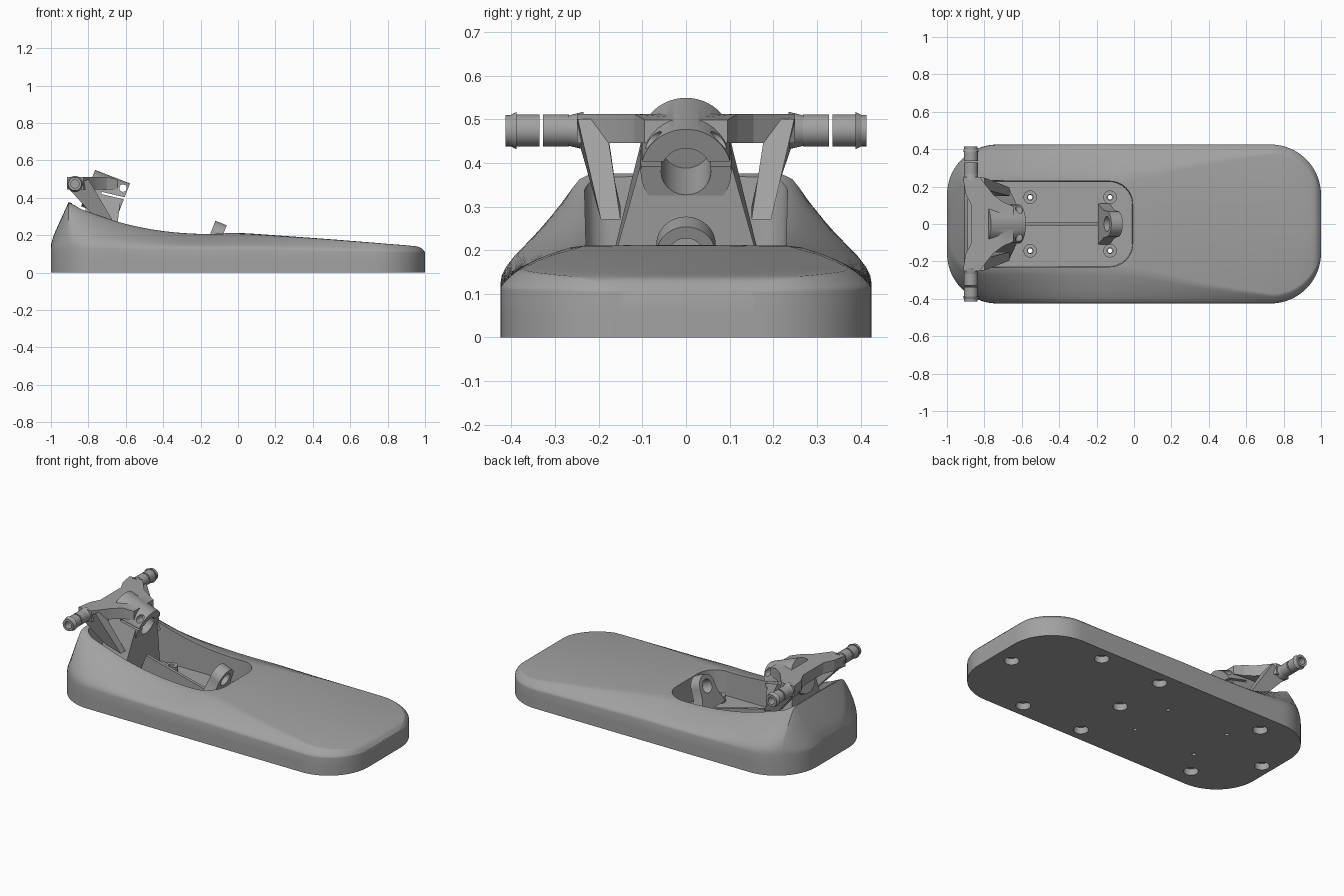
import bpy, bmesh, math
from mathutils import Vector, Matrix

if "Cube" in bpy.data.objects:
    bpy.data.objects.remove(bpy.data.objects["Cube"])

grey = bpy.data.materials.new("plain_grey")
grey.diffuse_color = (0.36, 0.36, 0.36, 1)
grey.use_nodes = True
grey.node_tree.nodes["Principled BSDF"].inputs["Base Color"].default_value = grey.diffuse_color


def finish(bm, name, smooth=True):
    bmesh.ops.recalc_face_normals(bm, faces=bm.faces)
    me = bpy.data.meshes.new(name)
    bm.to_mesh(me)
    bm.free()
    me.materials.append(grey)
    ob = bpy.data.objects.new(name, me)
    bpy.context.collection.objects.link(ob)
    if smooth:
        shade(ob)
    return ob


def shade(ob):
    bpy.ops.object.select_all(action='DESELECT')
    ob.select_set(True)
    bpy.context.view_layer.objects.active = ob
    bpy.ops.object.shade_smooth_by_angle(angle=math.radians(32))


def loft(name, rings, smooth=True):
    """Skin a list of equal closed rings and cap both ends."""
    bm = bmesh.new()
    vs = [[bm.verts.new(p) for p in r] for r in rings]
    n = len(vs[0])
    for a, b in zip(vs, vs[1:]):
        for i in range(n):
            bm.faces.new((a[i], a[(i + 1) % n], b[(i + 1) % n], b[i]))
    bm.faces.new(vs[0])
    bm.faces.new(vs[-1])
    return finish(bm, name, smooth)


def rod(name, a, b, r1, r2=None, seg=40):
    a, b = Vector(a), Vector(b)
    q = (b - a).to_track_quat('Z', 'Y')
    ring = lambda c, r: [c + q @ Vector((r * math.cos(t), r * math.sin(t), 0))
                         for t in (2 * math.pi * i / seg for i in range(seg))]
    return loft(name, [ring(a, r1), ring(b, r1 if r2 is None else r2)])


def boolean(ob, cutters, op='DIFFERENCE'):
    for c in cutters:
        m = ob.modifiers.new("cut", 'BOOLEAN')
        m.operation, m.solver, m.object = op, 'EXACT', c
        bpy.ops.object.select_all(action='DESELECT')
        bpy.context.view_layer.objects.active = ob
        bpy.ops.object.modifier_apply(modifier=m.name)
        bpy.data.objects.remove(c)
    shade(ob)


def curve(pts, x):
    """Smooth interpolation through (x, value) points."""
    if x <= pts[0][0]:
        return pts[0][1]
    slope = lambda i: ((pts[min(i + 1, len(pts) - 1)][1] - pts[max(i - 1, 0)][1]) /
                       (pts[min(i + 1, len(pts) - 1)][0] - pts[max(i - 1, 0)][0]))
    for i in range(len(pts) - 1):
        (x0, a), (x1, b) = pts[i], pts[i + 1]
        if x <= x1:
            h = x1 - x0
            t = (x - x0) / h
            return ((2*t**3 - 3*t*t + 1) * a + (t**3 - 2*t*t + t) * h * slope(i)
                    + (3*t*t - 2*t**3) * b + (t**3 - t*t) * h * slope(i + 1))
    return pts[-1][1]


def rounded(x0, x1, w, r0, r1, z):
    """Rounded rectangle outline with its own corner radius at each end."""
    out = []
    for cx, cy, r, a0 in ((x1 - r1, w - r1, r1, 0), (x0 + r0, w - r0, r0, 90),
                          (x0 + r0, r0 - w, r0, 180), (x1 - r1, r1 - w, r1, 270)):
        out += [(cx + r * math.cos(math.radians(a0 + 9 * k)),
                 cy + r * math.sin(math.radians(a0 + 9 * k)), z) for k in range(11)]
    return out


# Base shell: cross sections lofted along x
R, W = 0.27, 0.425
BACK = [(-1, .15), (-.985, .2), (-.905, .378)]
TOP = [(-.905, .378), (-.8, .333), (-.6, .266), (-.4, .226), (-.2, .21), (0, .212),
       (.25, .196), (.5, .178), (.8, .154), (.93, .143), (.975, .134), (1, .11)]
CREST = [(-1, .235), (-.3, .235), (0, .25), (.35, .32), (.8, .385), (1, .39)]
SHOULDER = [(1, 0), (.985, .09), (.94, .19), (.84, .32), (.65, .5), (.42, .7), (.2, .86), (.07, .94), (-.12, .985)]


def section(x):
    d = max(abs(x) - (1 - R), 0)
    w = W - R + math.sqrt(max(R * R - d * d, 0))
    zt = curve(BACK if x < -.905 else TOP, x)
    zs = min(.125 if x < 0 else .125 - .02 * x, zt - .004)
    wt = min(curve(CREST, x), w - (.12 if x < 0 else .045))
    half = [(w, 0), (w, zs * .5)]
    half += [(wt + (w - wt) * a, zs + (zt - zs) * b) for a, b in SHOULDER]
    return ([(x, 0, 0)] + [(x, y, z) for y, z in half] + [(x, 0, zt)]
            + [(x, -y, z) for y, z in reversed(half)])


corner = [1 - R + R * math.sin(math.radians(4.5 * k)) for k in range(1, 21)]
xs = sorted([-c for c in corner] + [-.905] + [-.73 + 1.46 * i / 40 for i in range(41)] + corner)
base = loft("base_shell", [section(x) for x in xs])

# Open well, underside recesses and screw holes
well = loft("well_cut", [rounded(-.888, -.01, .225, .06, .12, .06), rounded(-.888, 0, .237, .06, .13, .5)])
feet = [(.89, 0), (.52, .34), (.52, -.34), (.1, .34), (.1, 0), (.1, -.34),
        (-.665, .3), (-.665, -.3), (-.93, 0)]
screws = [(x, s * .143) for x in (-.555, -.128) for s in (1, -1)]
cuts = [well] + [rod("foot_cut", (x, y, -.02), (x, y, .04), .042, seg=24) for x, y in feet]
cuts += [rod("screw_cut", (x, y, -.02), (x, y, .2), .012, seg=16) for x, y in screws]
boolean(base, cuts)

# Screw bosses on the well floor
for x, y in screws:
    boss = rod("screw_boss", (x, y, .055), (x, y, .1), .036, seg=28)
    boolean(boss, [rod("bore", (x, y, 0), (x, y, .2), .016, seg=20)])

# Tilted pivot axis shared by the yoke collar and the front lug
axis = Vector((.933, 0, -.36))
up = Vector((.36, 0, .933))


def slab(name, centre, depth, outline):
    """Outline of (side, up) points extruded back along the pivot axis."""
    c = Vector(centre)
    ring = [c + Vector((0, a, 0)) + up * b for a, b in outline]
    return loft(name, [ring, [p - axis * depth for p in ring]])


# Front lug: arched plate with a bore
arch = [(.068 * math.cos(math.pi * k / 20), .068 * math.sin(math.pi * k / 20)) for k in range(21)]
lug_c = Vector((-.085, 0, .19))
lug = slab("front_lug", lug_c, .065, arch + [(-.075, -.05), (-.11, -.13), (.11, -.13), (.075, -.05)])
boolean(lug, [rod("bore", lug_c + axis * .1, lug_c - axis * .2, .04)])

# Low rib joining the yoke to the lug
loft("centre_rib", [[(-.68, y, .055), (-.13, y, .055), (-.17, y, .085), (-.62, y, .2)] for y in (-.009, .009)], False)


def block(name, top, bottom):
    """Tapered block from two rectangles (x0, x1, y0, y1, z at x0, z at x1)."""
    ring = lambda x0, x1, y0, y1, z0, z1: [(x0, y0, z0), (x1, y0, z1), (x1, y1, z1), (x0, y1, z0)]
    return loft(name, [ring(*top), ring(*bottom)], False)


# Yoke: collar, top plate, pedestal and side struts in one body
col = Vector((-.615, 0, .38))
yoke = rod("yoke", col, col - axis * .2, .104, seg=48)
side = [(-.915, .25), (-.825, .25), (-.79, .205), (-.75, .155), (-.7, .118), (-.645, .095)]
inner = [(-.87, -.10), (-.9, -.16), (-.915, -.25)]
plan = side[:] + [(x, -y) for x, y in reversed(side)][:-1] + [(-.915, -.25), (-.9, -.16), (-.87, -.1),
                                                              (-.87, .1), (-.9, .16)]
top_z = lambda x: .512 if x < -.7 else .512 - (x + .7) * .25
plate = loft("plate", [[(x, y, .445) for x, y in plan], [(x, y, top_z(x)) for x, y in plan]], False)
parts = [plate, block("pedestal", (-.8, -.625, -.1, .1, .46, .41), (-.85, -.672, -.2, .2, .055, .055))]
for s in (1, -1):
    y = lambda a, b: (min(s * a, s * b), max(s * a, s * b))
    parts.append(block("strut", (-.91, -.8, *y(.185, .248), .455, .5), (-.77, -.665, *y(.15, .195), .3, .27)))
boolean(yoke, parts, 'UNION')

# Collar bore, clamp slot and bolt holes
cuts = [rod("bore", col + axis * .1, col - axis * .17, .057)]
cuts.append(block("slot", (-.73, -.55, -.3, .3, .432, .39), (-.73, -.55, -.3, .3, .42, .378)))
cuts.append(rod("bolt", (-.615, -.3, .452), (-.615, .3, .452), .02, seg=20))
boolean(yoke, cuts)

# Axle ends: sleeve, ring and flared tip on each side
AX, AZ = -.872, .474
for s in (1, -1):
    pieces = []
    for name, y0, y1, r0, r1 in (("axle_collar", .235, .272, .043, .034), ("axle_sleeve", .268, .328, .037, .037),
                                 ("axle_ring", .336, .392, .037, .037), ("axle_tip", .388, .402, .043, .036),
                                 ("axle_end", .400, .414, .036, .036)):
        p = rod(name, (AX, s * y0, AZ), (AX, s * y1, AZ), r0, r1, seg=32)
        if y0 > .26:
            boolean(p, [rod("bore", (AX, s * .2, AZ), (AX, s * .5, AZ), .022, seg=24)])
